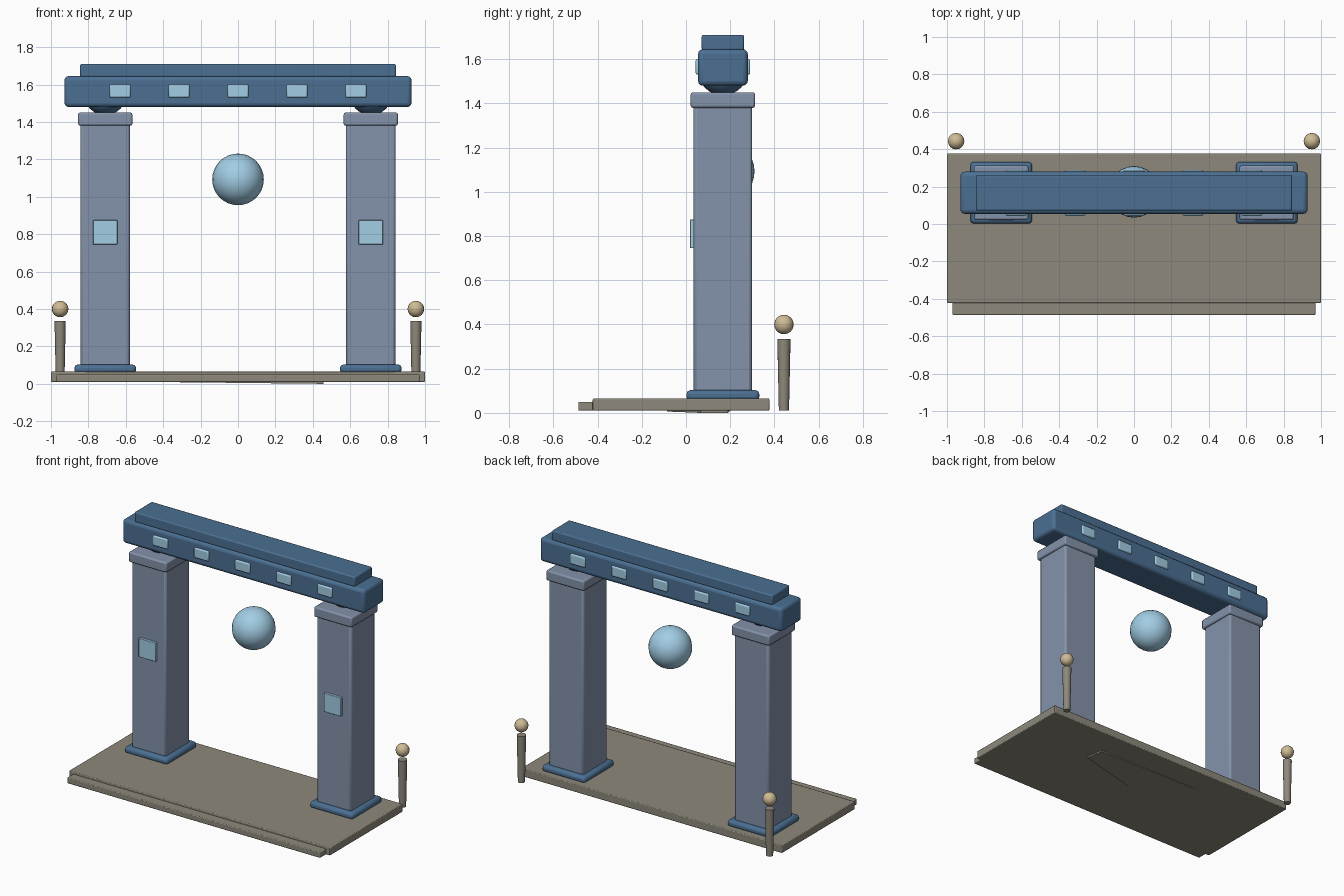
import bpy, bmesh
from math import radians

if "Cube" in bpy.data.objects:
    bpy.data.objects.remove(bpy.data.objects["Cube"])


def colour(name, rgb):
    m = bpy.data.materials.new(name)
    m.diffuse_color = (*rgb, 1)
    m.use_nodes = True
    m.node_tree.nodes["Principled BSDF"].inputs["Base Color"].default_value = m.diffuse_color
    return m


SLATE = colour("slate", (0.23, 0.29, 0.40))
BLUE = colour("deep_blue", (0.07, 0.16, 0.29))
GLOW = colour("pale_glow", (0.36, 0.61, 0.78))
STONE = colour("stone", (0.27, 0.25, 0.20))
GOLD = colour("lamp_gold", (0.62, 0.50, 0.30))


def finish(name, mat):
    ob = bpy.context.object
    ob.name = ob.data.name = name
    ob.data.materials.append(mat)
    return ob


def box(name, x, y, z, mat, bevel=0.005, segments=2):
    """Bevelled box from (min, max) ranges."""
    centre = [(a + b) / 2 for a, b in (x, y, z)]
    bpy.ops.mesh.primitive_cube_add(size=1, location=centre)
    ob = finish(name, mat)
    for v in ob.data.vertices:
        v.co = [c * (b - a) for c, (a, b) in zip(v.co, (x, y, z))]
    mod = ob.modifiers.new("bevel", 'BEVEL')
    mod.width, mod.segments = bevel, segments
    bpy.ops.object.shade_smooth_by_angle(angle=radians(35))
    return ob


def ball(name, loc, r, mat, seg=24, rings=16):
    bpy.ops.mesh.primitive_uv_sphere_add(segments=seg, ring_count=rings, radius=r, location=loc)
    bpy.ops.object.shade_smooth()
    return finish(name, mat)


CY = 0.167  # depth centre of the gate

# Platform and front step
box("platform", (-1, 1), (-0.422, 0.377), (0.01, 0.065), STONE)
box("front_step", (-0.97, 0.97), (-0.487, -0.40), (0.01, 0.05), STONE)

# Shallow sloping slab just showing under the platform
outline = [(0.44, 0.19), (-0.47, 0.20), (-0.436, 0.107), (-0.11, -0.086), (0.456, 0.066)]
bm = bmesh.new()
low = [bm.verts.new((x, y, 0.005 - 0.011 * x)) for x, y in outline]
top = [bm.verts.new((x, y, 0.02)) for x, y in outline]
bm.faces.new(low)
bm.faces.new(top[::-1])
for i in range(5):
    j = (i + 1) % 5
    bm.faces.new((low[i], low[j], top[j], top[i]))
bmesh.ops.recalc_face_normals(bm, faces=bm.faces)
mesh = bpy.data.meshes.new("under_slab")
bm.to_mesh(mesh)
bm.free()
mesh.materials.append(STONE)
bpy.context.collection.objects.link(bpy.data.objects.new("under_slab", mesh))

for side, s in (("left", -1), ("right", 1)):
    px = 0.71 * s

    def span(c, half):
        return (c - half, c + half)

    # Pillar with foot, capital, bearing ball and glowing panel
    box(f"{side}_pillar_foot", span(px, 0.165), span(CY, 0.165), (0.055, 0.103), BLUE, 0.018)
    box(f"{side}_pillar", span(px, 0.132), span(CY, 0.132), (0.08, 1.40), SLATE, 0.014)
    box(f"{side}_capital", span(px, 0.145), span(CY, 0.146), (1.38, 1.45), SLATE, 0.010)
    ball(f"{side}_bearing", (px, CY, 1.55), 0.1135, BLUE)
    box(f"{side}_panel", span(px, 0.065), (0.018, 0.05), (0.745, 0.875), GLOW, 0.003)

    # Lamp post at the rear corner
    bpy.ops.mesh.primitive_cone_add(vertices=16, radius1=0.023, radius2=0.030, depth=0.325,
                                    location=(0.951 * s, 0.443, 0.1725))
    finish(f"{side}_lamp_post", STONE)
    bpy.ops.object.shade_smooth_by_angle(angle=radians(35))
    ball(f"{side}_lamp", (0.951 * s, 0.443, 0.40), 0.044, GOLD, 16, 12)

# Lintel, its top course and the row of lights through it
box("lintel", (-0.928, 0.928), (CY - 0.1125, CY + 0.1125), (1.48, 1.645), BLUE, 0.022, 3)
box("top_course", (-0.845, 0.845), (CY - 0.096, CY + 0.096), (1.64, 1.71), BLUE, 0.008)
for i in range(5):
    x = (i - 2) * 0.315
    box(f"lintel_light_{i + 1}", (x - 0.056, x + 0.056), (CY - 0.123, CY + 0.123),
        (1.53, 1.601), GLOW, 0.008)

# Floating orb in the opening
ball("orb", (0, 0.172, 1.093), 0.138, GLOW)
